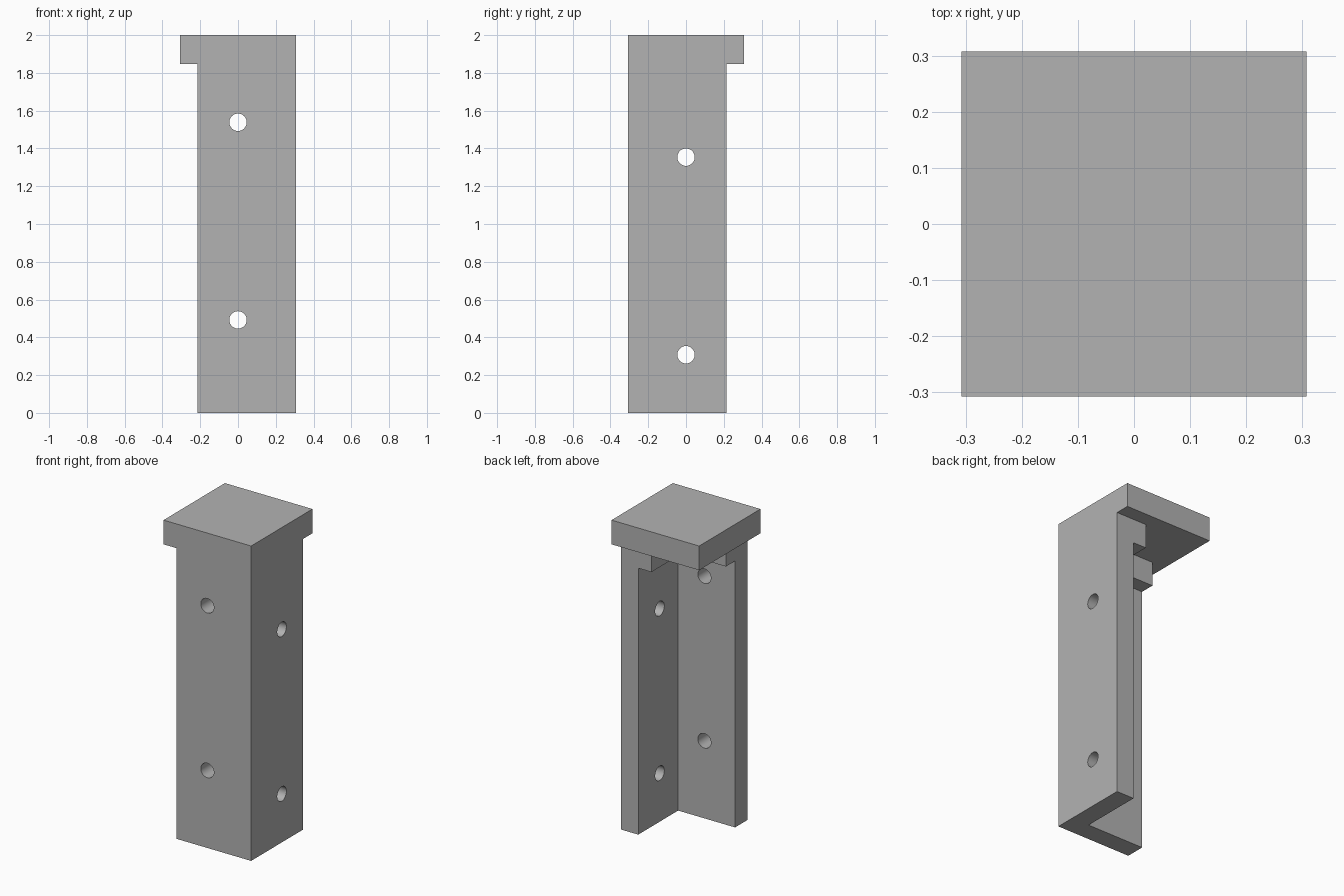
import bpy
import bmesh
from math import pi
from mathutils import Matrix, Vector

cube = bpy.data.objects.get("Cube")
if cube:
    bpy.data.objects.remove(cube, do_unlink=True)

U = 2 / 65            # one design unit; the bracket is 65 units tall
HALF = 10             # half the width of the cap
LEG_END = 7           # free ends of the two walls
INNER = 6             # inner wall faces
LEDGE = 3             # inner faces of the ledge under the cap
LEDGE_Z, CAP_Z, TOP = 55, 60, 65
FAR = 15              # cutters overshoot to here

grey = bpy.data.materials.new("plain grey")
grey.use_nodes = True
grey.diffuse_color = (0.45, 0.45, 0.45, 1)
grey.node_tree.nodes["Principled BSDF"].inputs["Base Color"].default_value = grey.diffuse_color


def make_object(name, bm):
    mesh = bpy.data.meshes.new(name)
    bm.to_mesh(mesh)
    bm.free()
    mesh.materials.append(grey)
    obj = bpy.data.objects.new(name, mesh)
    bpy.context.collection.objects.link(obj)
    return obj


def box(name, low, high):
    low, high = Vector(low) * U, Vector(high) * U
    bm = bmesh.new()
    bmesh.ops.create_cube(bm, size=1, matrix=Matrix.Translation((low + high) / 2)
                          @ Matrix.Diagonal((*(high - low), 1)))
    return make_object(name, bm)


def drill(name, axis, centre):
    bm = bmesh.new()
    bmesh.ops.create_cone(bm, cap_ends=True, segments=32, radius1=1.5 * U,
                          radius2=1.5 * U, depth=10 * U,
                          matrix=Matrix.Translation(Vector(centre) * U)
                          @ Matrix.Rotation(pi / 2, 4, axis))
    return make_object(name, bm)


# Solid block that the angle bracket is cut from
bracket = box("corner_bracket", (-HALF, -HALF, 0), (HALF, HALF, TOP))

cutters = [
    # Space under the cap overhang
    box("side_overhang_cutter", (-FAR, -FAR, -5), (-LEG_END, FAR, CAP_Z)),
    box("back_overhang_cutter", (-FAR, LEG_END, -5), (FAR, FAR, CAP_Z)),
    # Hollow between the walls, narrower at the ledge
    box("hollow_cutter", (-FAR, -INNER, -5), (INNER, FAR, LEDGE_Z)),
    box("ledge_cutter", (-FAR, -LEDGE, -5), (LEDGE, FAR, CAP_Z)),
]
# Screw holes through the front and side walls
for z in (16, 50):
    cutters.append(drill("front_hole_cutter", 'X', (0, -HALF, z)))
for z in (10, 44):
    cutters.append(drill("side_hole_cutter", 'Y', (HALF, 0, z)))

for cutter in cutters:
    cutter.hide_render = True
    mod = bracket.modifiers.new(cutter.name, 'BOOLEAN')
    mod.operation = 'DIFFERENCE'
    mod.solver = 'EXACT'
    mod.object = cutter

# Keep the finished solid and drop the cutters
graph = bpy.context.evaluated_depsgraph_get()
finished = bpy.data.meshes.new_from_object(bracket.evaluated_get(graph))
bracket.modifiers.clear()
bracket.data = finished
for cutter in cutters:
    bpy.data.objects.remove(cutter, do_unlink=True)

bpy.ops.object.select_all(action='DESELECT')
bracket.select_set(True)
bpy.context.view_layer.objects.active = bracket
bpy.ops.object.shade_smooth_by_angle()
